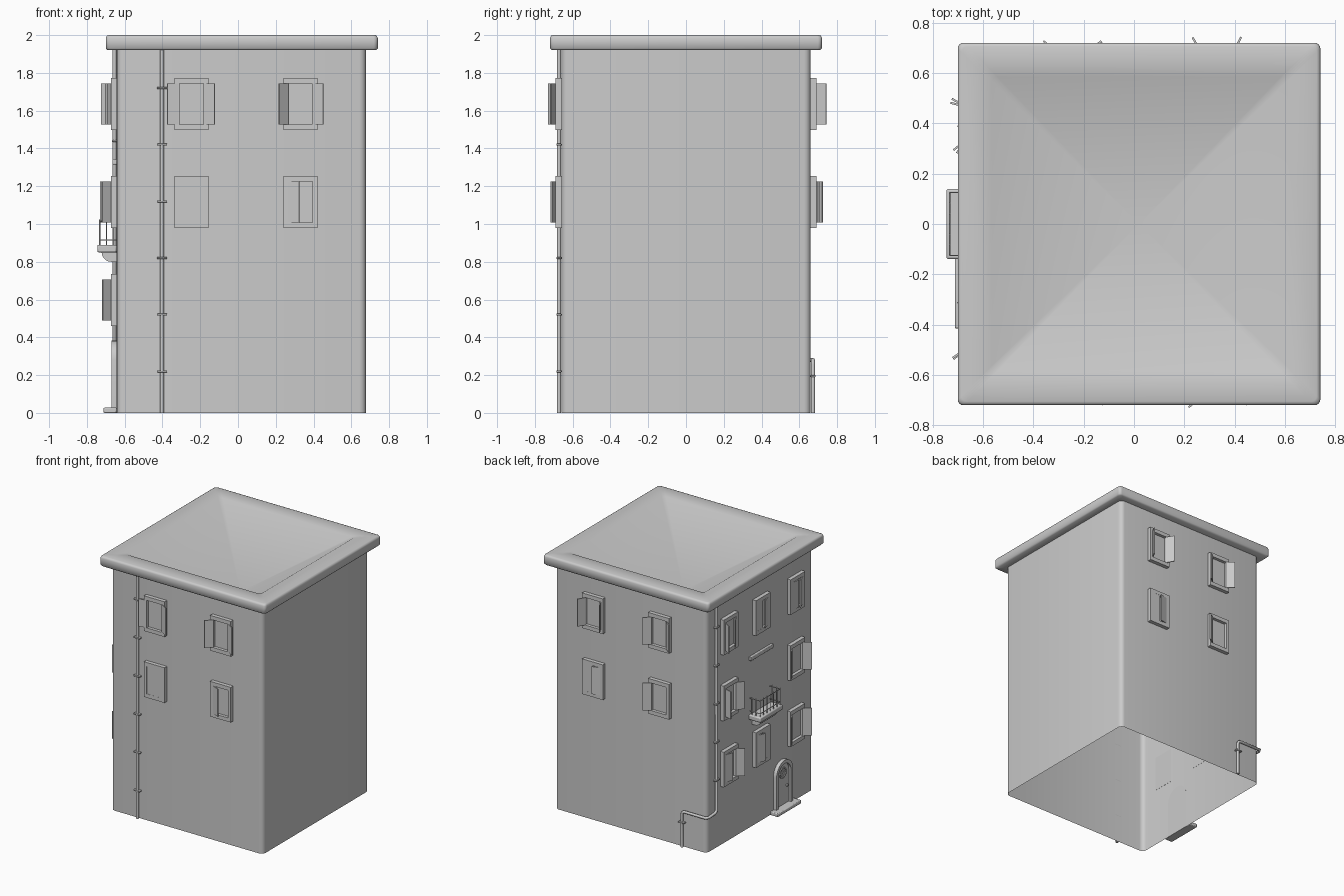
import bpy, bmesh
from math import radians, sin, cos, pi
from mathutils import Matrix, Vector

cube = bpy.data.objects.get("Cube")
if cube:
    bpy.data.objects.remove(cube)

mat = bpy.data.materials.new("plain_grey")
mat.use_nodes = True
GREY = (0.6, 0.6, 0.6, 1)
mat.diffuse_color = GREY
for n in mat.node_tree.nodes:
    if n.type == 'BSDF_PRINCIPLED':
        n.inputs["Base Color"].default_value = GREY

# Each wall has a local frame: x to the right, -y outward, z up
MID, HALF = 0.018, 0.66
FRONT, BACK, LEFT = (Matrix.Translation((MID, 0, 0)) @ Matrix.Rotation(radians(a), 4, 'Z')
                     for a in (0, 180, -90))
WORLD = Matrix.Identity(4)


def add(name, bm, frame=WORLD, bevel=0, angle=35):
    bm.transform(frame)
    bmesh.ops.recalc_face_normals(bm, faces=bm.faces)
    me = bpy.data.meshes.new(name)
    bm.to_mesh(me)
    bm.free()
    me.materials.append(mat)
    ob = bpy.data.objects.new(name, me)
    bpy.context.collection.objects.link(ob)
    if bevel:
        b = ob.modifiers.new("soft_edges", 'BEVEL')
        b.width, b.segments = bevel, 2
    bpy.ops.object.select_all(action='DESELECT')
    ob.select_set(True)
    bpy.context.view_layer.objects.active = ob
    bpy.ops.object.shade_smooth_by_angle(angle=radians(angle))


def box(name, lo, hi, frame, bevel=0, local=WORLD):
    # lo and hi are (across, outward from wall, height)
    bm = bmesh.new()
    bmesh.ops.create_cube(bm, size=1)
    lo, hi = Vector(lo), Vector(hi)
    for v in bm.verts:
        p = (lo + hi) / 2 + v.co * (hi - lo)
        v.co = local @ Vector((p.x, -p.y, p.z))
    add(name, bm, frame @ Matrix.Translation((0, -HALF, 0)), bevel)


def loft(name, loops, frame=WORLD, caps=True, close=False, apex=None, angle=35):
    # skin a row of loops, optionally ending in a point
    bm = bmesh.new()
    rows = [[bm.verts.new(p) for p in loop] for loop in loops]
    pairs = list(zip(rows, rows[1:])) + ([(rows[-1], rows[0])] if close else [])
    for a, b in pairs:
        for i in range(len(a)):
            j = (i + 1) % len(a)
            bm.faces.new((a[i], a[j], b[j], b[i]))
    if caps:
        bm.faces.new(rows[0])
        bm.faces.new(rows[-1])
    if apex:
        tip, rim = bm.verts.new(apex), rows[-1]
        for i in range(len(rim)):
            bm.faces.new((rim[i - 1], rim[i], tip))
    add(name, bm, frame, angle=angle)


def surround(name, outer, inner, depth, frame):
    # hollow frame standing out from the wall
    def at(pts, d):
        return [(x, -HALF - d, z) for x, z in pts]
    loft(name, [at(outer, -0.001), at(outer, depth), at(inner, depth), at(inner, -0.001)],
         frame, caps=False, close=True)


def rounded(cx, h, z, r):
    # rounded square loop
    pts = []
    for k, (sx, sy) in enumerate(((1, 1), (-1, 1), (-1, -1), (1, -1))):
        for s in range(5):
            a = pi / 2 * (k + s / 4)
            pts.append((cx + sx * (h - r) + r * cos(a), sy * (h - r) + r * sin(a), z))
    return pts


def rect(u, z, w, h):
    return [(u - w, z - h), (u + w, z - h), (u + w, z + h), (u - w, z + h)]


def tube(name, pts, radius, frame=WORLD):
    cu = bpy.data.curves.new(name, 'CURVE')
    cu.dimensions, cu.bevel_depth, cu.bevel_resolution = '3D', radius, 2
    cu.use_fill_caps = True
    sp = cu.splines.new('POLY')
    sp.points.add(len(pts) - 1)
    for p, q in zip(sp.points, pts):
        p.co = (*(frame @ Vector(q)), 1)
    cu.materials.append(mat)
    bpy.context.collection.objects.link(bpy.data.objects.new(name, cu))


# Hollow walls, open underneath
loft("walls", [rounded(MID, HALF, z, 0.035) for z in (0, 1.925)], caps=False)

# Cornice with a flat rim, and a roof that sinks to the middle
profile = [(0.65, 1.92), (0.71, 1.92), (0.72, 1.93), (0.72, 1.985), (0.715, 1.996),
           (0.705, 2.0), (0.585, 1.997)]
loft("cornice_and_roof", [rounded(0.02, h, z, 0.022) for h, z in profile],
     caps=False, apex=(0.02, 0, 1.635), angle=180)

# Windows: frame, pane and a pair of hinged shutters
LEAF, TALL = 0.065, 0.108


def window(frame, u, z, left, right):
    surround("window_frame", rect(u, z, 0.09, 0.138), rect(u, z, LEAF, TALL), 0.03, frame)
    box("window_pane", (u - LEAF, -0.001, z - TALL), (u + LEAF, 0.006, z + TALL), frame)
    for side, angle in ((-1, left), (1, right)):
        if angle is None:
            continue
        hinge = (Matrix.Translation((u + side * LEAF, -0.025, z))
                 @ Matrix.Rotation(radians(side * angle), 4, 'Z'))
        box("shutter", (min(0, -side * LEAF), -0.004, -TALL), (max(0, -side * LEAF), 0.004, TALL),
            frame, local=hinge)


TOP, MIDDLE, LOW = 1.635, 1.117, 0.598
for spec in (
    (FRONT, -0.263, TOP, 170, 150), (FRONT, 0.312, TOP, 138, 150),
    (FRONT, -0.263, MIDDLE, 0, 0), (FRONT, 0.312, MIDDLE, 25, None),
    (BACK, -0.312, TOP, 118, 120), (BACK, 0.263, TOP, 140, 140),
    (BACK, -0.312, MIDDLE, 0, 15), (BACK, 0.263, MIDDLE, 145, None),
    (LEFT, -0.4, TOP, 120, 30), (LEFT, -0.4, MIDDLE, 105, 145), (LEFT, -0.4, LOW, 20, 130),
    (LEFT, 0, TOP, 0, 15), (LEFT, 0, LOW, 20, 0),
    (LEFT, 0.43, TOP, 10, 20), (LEFT, 0.43, MIDDLE, 150, 125), (LEFT, 0.43, LOW, 150, 130),
):
    window(*spec)

# Balcony: slab, curved corbel, railing, and ledge above
box("balcony_slab", (-0.14, 0, 0.85), (0.14, 0.103, 0.89), LEFT, 0.008)
corbel = [(0, 0.80)] + [(0.03 + 0.05 * sin(a), 0.85 - 0.05 * cos(a))
                        for a in (pi / 2 * i / 5 for i in range(6))] + [(0, 0.85)]
loft("balcony_corbel", [[(u, -HALF - d, z) for d, z in corbel] for u in (-0.1, 0.1)], LEFT)
OUT = 0.09
for z in (0.915, 1.015):
    tube("balcony_rail", [(-0.125, -HALF, z), (-0.125, -HALF - OUT, z),
                          (0.125, -HALF - OUT, z), (0.125, -HALF, z)], 0.0035, LEFT)
posts = [(-0.125 + 0.25 * i / 6, OUT) for i in range(7)]
posts += [(s * 0.125, d) for s in (-1, 1) for d in (0.02, 0.055)]
for u, d in posts:
    tube("baluster", [(u, -HALF - d, 0.88), (u, -HALF - d, 1.025)], 0.003, LEFT)
box("ledge", (-0.14, 0, 1.315), (0.14, 0.022, 1.345), LEFT, 0.004)

# Arched door with round light, handle and step
DOOR = 0.27


def arch(r):
    return ([(DOOR + r, 0)]
            + [(DOOR + r * cos(pi * i / 14), 0.28 + r * sin(pi * i / 14)) for i in range(15)]
            + [(DOOR - r, 0)])


def circle(r):
    return [(DOOR + r * cos(pi * i / 10), 0.28 + r * sin(pi * i / 10)) for i in range(20)]


surround("door_frame", arch(0.103), arch(0.077), 0.028, LEFT)
loft("door_leaf", [[(x, -HALF - d, z) for x, z in arch(0.078)] for d in (-0.001, 0.008)], LEFT)
surround("door_light", circle(0.042), circle(0.033), 0.015, LEFT)
box("light_bar", (DOOR - 0.035, 0, 0.276), (DOOR + 0.035, 0.013, 0.284), LEFT)
box("light_post", (DOOR - 0.004, 0, 0.245), (DOOR + 0.004, 0.013, 0.315), LEFT)
box("door_handle", (DOOR + 0.045, 0, 0.155), (DOOR + 0.058, 0.02, 0.175), LEFT, 0.004)
box("door_step", (DOOR - 0.145, 0, 0), (DOOR + 0.145, 0.07, 0.028), LEFT, 0.006)

# Drainpipes with clips
PIPE, GAP = 0.011, HALF + 0.012
tube("front_drainpipe", [(-0.42, -GAP, 0), (-0.42, -GAP, 1.925)], PIPE, FRONT)
side = MID - GAP
tube("corner_drainpipe", [(side, 0.555, 1.925), (side, 0.555, 0.3), (side, 0.57, 0.285),
                          (side, 0.65, 0.28), (side + 0.012, GAP, 0.28), (-0.455, GAP, 0.28),
                          (-0.44, GAP, 0.27), (-0.435, GAP, 0.255), (-0.435, GAP, 0)], PIPE)
for i in range(6):
    z = 0.22 + 0.3 * i
    box("pipe_clip", (-0.447, 0, z - 0.005), (-0.393, 0.026, z + 0.005), FRONT, 0.002)
    if i:
        box("pipe_clip", (-0.58, 0, z + 0.015), (-0.53, 0.026, z + 0.025), LEFT, 0.002)
box("pipe_clip", (0.43, 0, 0.19), (0.48, 0.026, 0.2), BACK, 0.002)
